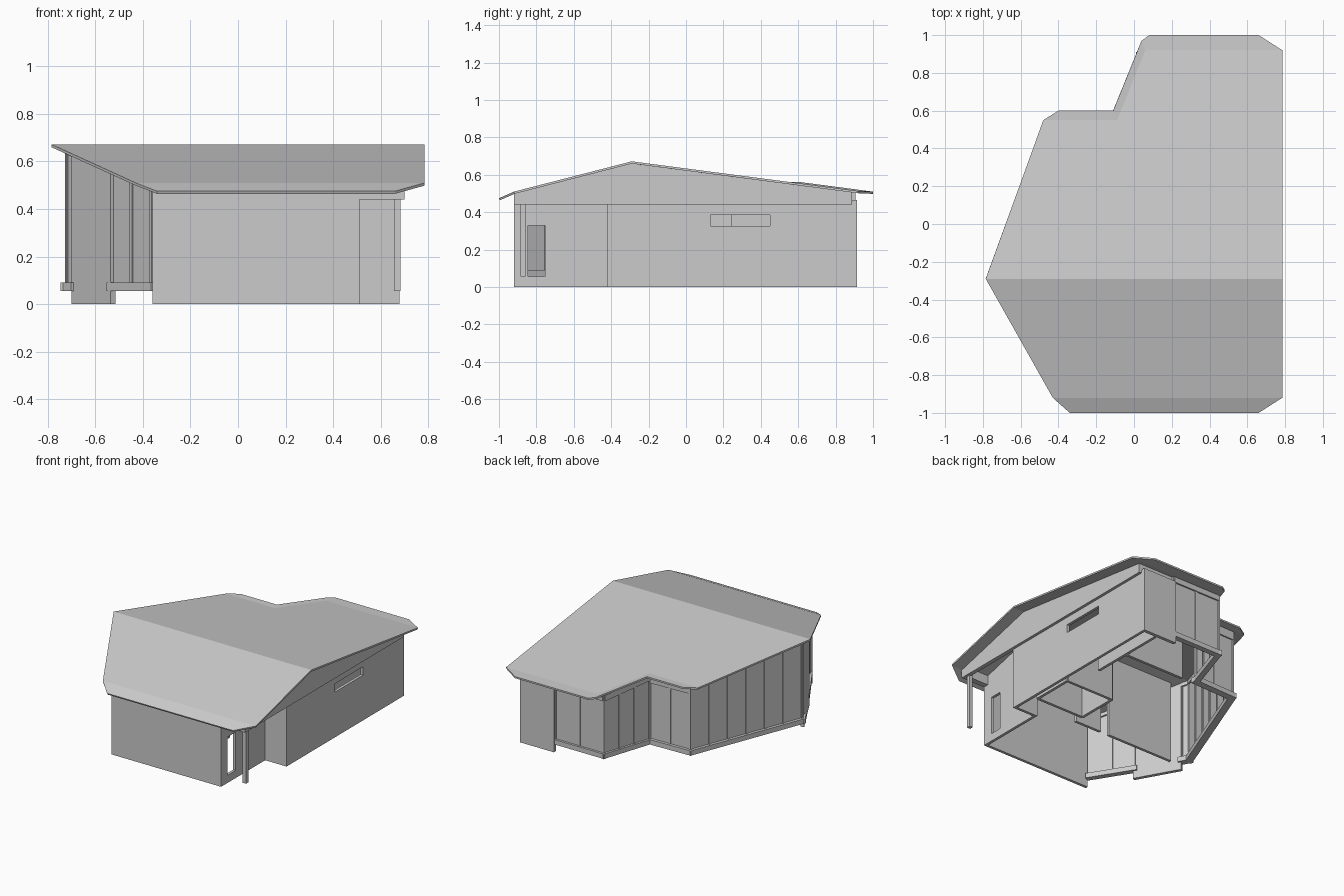
import bpy, bmesh
from mathutils import Vector

if "Cube" in bpy.data.objects:
    bpy.data.objects.remove(bpy.data.objects["Cube"])

gray = bpy.data.materials.new("plain_gray")
gray.diffuse_color = (0.6, 0.6, 0.6, 1)
gray.use_nodes = True
gray.node_tree.nodes["Principled BSDF"].inputs["Base Color"].default_value = gray.diffuse_color


def add_mesh(name, bm):
    me = bpy.data.meshes.new(name)
    bm.to_mesh(me)
    bm.free()
    me.materials.append(gray)
    ob = bpy.data.objects.new(name, me)
    bpy.context.collection.objects.link(ob)
    return ob


def roof_z(y):
    """Height of the roof's upper surface."""
    if y < -0.92:
        return 0.51 + (y + 0.92) * 0.4375
    if y < -0.29:
        return 0.51 + (y + 0.92) * 0.257
    return 0.672 - (y + 0.29) * 0.131


def under(drop=0.0):
    return lambda y: roof_z(y) - 0.012 - drop


def wall(name, p, q, low, high, w=0.02):
    """Upright slab from p to q; low and high are heights or functions of y."""
    lo = low if callable(low) else (lambda y: low)
    hi = high if callable(high) else (lambda y: high)
    p, q = Vector(p), Vector(q)
    d = (q - p).normalized() * w / 2
    n = Vector((-d.y, d.x))
    bm = bmesh.new()
    ring = [p + n, q + n, q - n, p - n]
    b = [bm.verts.new((v.x, v.y, lo(v.y))) for v in ring]
    t = [bm.verts.new((v.x, v.y, hi(v.y))) for v in ring]
    bm.faces.new(b)
    bm.faces.new(t)
    for i in range(4):
        j = (i + 1) % 4
        bm.faces.new((b[i], b[j], t[j], t[i]))
    bmesh.ops.recalc_face_normals(bm, faces=bm.faces)
    return add_mesh(name, bm)


def window_wall(name, p, q, a, b, z0, z1, top, low=0.0, w=0.02):
    """Wall from p to q with one opening between distances a and b."""
    p, q = Vector(p), Vector(q)
    d = (q - p).normalized()
    wall(name + "_near_part", p, p + d * a, low, top, w)
    wall(name + "_far_part", p + d * b, q, low, top, w)
    if z0 > low:
        wall(name + "_sill", p + d * a, p + d * b, low, z0, w)
    wall(name + "_lintel", p + d * a, p + d * b, z1, top, w)


def glazing(name, p, q, n, head, base_w=0.05):
    """Glass wall: base, pane, mullions and header following the roof."""
    p, q = Vector(p), Vector(q)
    d = (q - p).normalized()
    wall(name + "_base", p - d * 0.02, q + d * 0.02, 0.055, 0.09, base_w)
    wall(name + "_pane", p, q, 0.09, under(), 0.008)
    wall(name + "_header", p, q, head, under(), 0.03)
    for i in range(n + 1):
        c = p.lerp(q, i / n)
        wall(name + "_mullion", c - d * 0.008, c + d * 0.008, 0.09, under(), 0.02)


# roof: front eave, two main slopes and the stepped, slightly flared back eave
I = [(-0.48, 0.55), (-0.09, 0.55), (0.06, 0.92), (0.785, 0.92)]
O = [(-0.40, 0.60), (-0.11, 0.60), (0.04, 0.97), (0.08, 1.0), (0.66, 1.0)]
panels = [
    [(-0.34, -1), (0.66, -1), (0.785, -0.92), (-0.43, -0.92)],
    [(-0.43, -0.92), (0.785, -0.92), (0.785, -0.29), (-0.785, -0.29)],
    [(-0.785, -0.29), (0.785, -0.29), I[3], I[2], I[1], I[0]],
    [I[0], I[1], O[1], O[0]],
    [I[1], I[2], O[2], O[1]],
    [I[2], I[3], O[4], O[3], O[2]],
]
bm = bmesh.new()
cache = {}
for poly in panels:
    for c in poly:
        if c not in cache:
            z = roof_z(c[1]) + (0.007 if c in O else 0)
            cache[c] = bm.verts.new((c[0], c[1], z))
    bm.faces.new([cache[c] for c in poly])
bmesh.ops.recalc_face_normals(bm, faces=bm.faces)
if sum(f.normal.z for f in bm.faces) < 0:
    bmesh.ops.reverse_faces(bm, faces=bm.faces)
roof = add_mesh("roof", bm)
mod = roof.modifiers.new("thickness", "SOLIDIFY")
mod.thickness, mod.offset = 0.012, -1

# front wall, porch recess and porch post
wall("front_wall", (-0.36, -0.91), (0.51, -0.91), 0, under())
wall("front_beam", (0.51, -0.90), (0.70, -0.90), 0.44, under(), 0.04)
window_wall("porch_wall", (0.50, -0.90), (0.50, -0.42), 0.055, 0.145, 0.055, 0.33, under())
wall("porch_end_wall", (0.49, -0.41), (0.68, -0.41), 0, under())
wall("porch_post", (0.657, -0.872), (0.683, -0.872), 0.055, 0.45, 0.026)

# right wall with its slot window, and the gable over it
window_wall("right_wall", (0.67, -0.42), (0.67, 0.915), 0.55, 0.87, 0.325, 0.385, 0.46)
wall("gable_front", (0.685, -0.92), (0.685, -0.29), 0.44, under(), 0.03)
wall("gable_back", (0.685, -0.29), (0.685, 0.885), 0.44, under(), 0.03)

# solid back wall
wall("back_wall", (0.41, 0.903), (0.68, 0.903), 0, 0.465, 0.024)
wall("back_beam", (0.04, 0.875), (0.70, 0.875), 0.44, under(), 0.024)

# glass walls round the back and left
glazing("back_glass", (0.41, 0.89), (0.03, 0.89), 2, 0.465, 0.04)
glazing("step_side_glass", (0.03, 0.89), (-0.085, 0.54), 3, under(0.04), 0.04)
glazing("step_back_glass", (-0.085, 0.53), (-0.40, 0.52), 2, under(0.06))
glazing("left_glass", (-0.40, 0.52), (-0.715, -0.29), 6, under(0.025))

# front left: solid slanted wall between two glass strips
wall("slanted_wall", (-0.525, -0.63), (-0.69, -0.335), 0, under(), 0.025)
glazing("corner_glass", (-0.69, -0.335), (-0.715, -0.29), 1, under(0.025))
glazing("front_left_glass", (-0.36, -0.885), (-0.525, -0.62), 2, under(0.025), 0.04)

# interior partitions
cross = under()
window_wall("cross_partition", (0.19, -0.37), (-0.62, -0.37), 0.21, 0.28, 0.055, 0.37, cross, 0.055)
c = [(0.19, -0.30), (0.57, -0.30), (0.57, 0.0), (0.19, 0.0)]
for i in range(4):
    wall("middle_room_partition", c[i], c[(i + 1) % 4], 0.055, 0.44)
wall("back_room_side_partition", (0.50, 0.24), (0.50, 0.81), 0.055, 0.44)
wall("back_room_front_partition", (0.02, 0.51), (0.49, 0.51), 0.055, 0.44)
